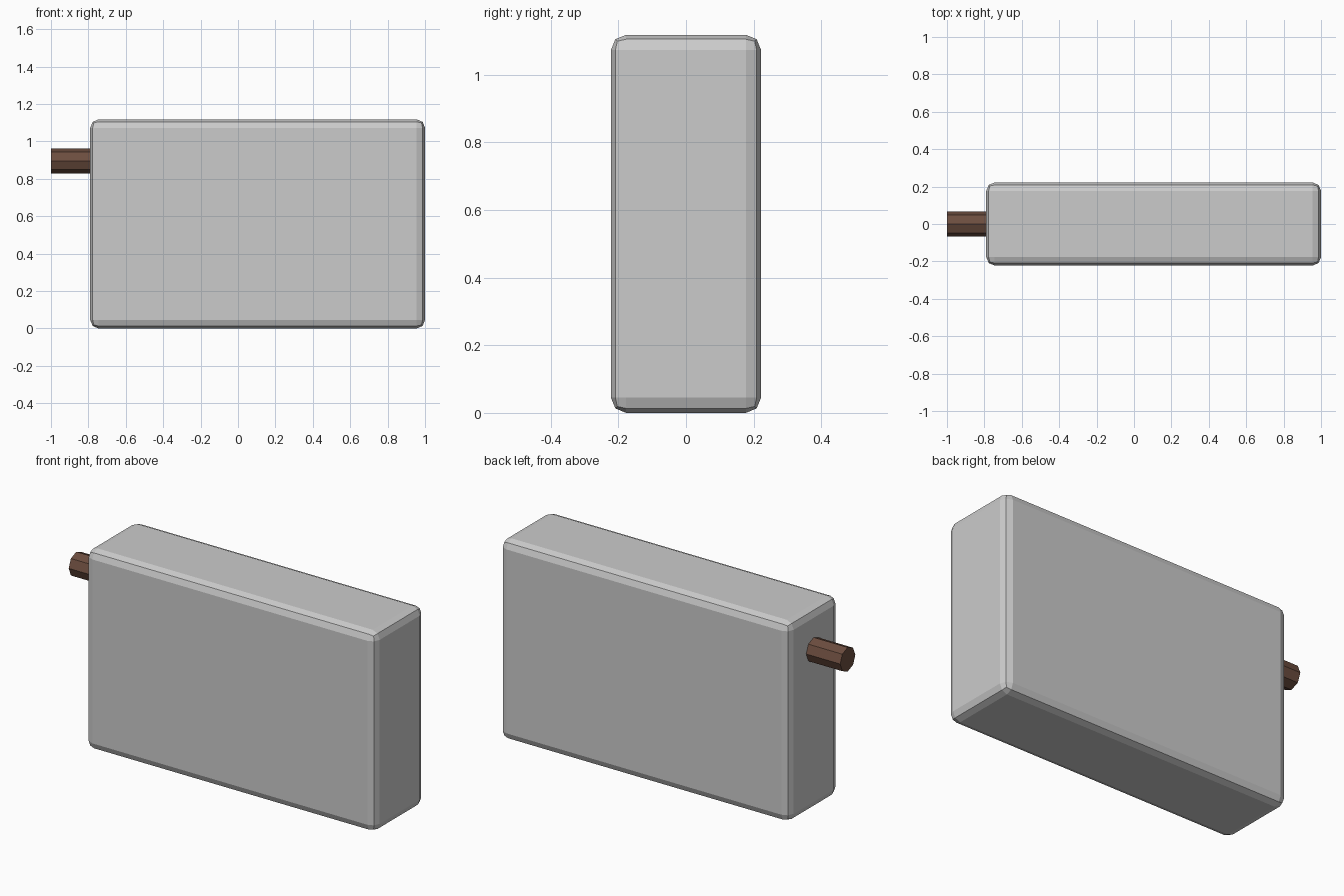
import bpy
import math

if "Cube" in bpy.data.objects:
    bpy.data.objects.remove(bpy.data.objects["Cube"])

X0, X1 = -0.79, 1.0      # body extent along x
WIDTH, HEIGHT = 0.444, 1.118
ROD_R, ROD_Z = 0.067, 0.896

# Body: flat block with two-step bevelled edges
bpy.ops.mesh.primitive_cube_add(size=1, location=((X0 + X1) / 2, 0, HEIGHT / 2))
body = bpy.context.object
body.name = "body_block"
body.scale = (X1 - X0, WIDTH, HEIGHT)
bpy.ops.object.transform_apply(location=False, rotation=False, scale=True)
bevel = body.modifiers.new("rounded_edges", 'BEVEL')
bevel.width = 0.045
bevel.segments = 2
bevel.limit_method = 'NONE'

# Rod: eight-sided peg sticking out of the left end
rod_end = -0.72
bpy.ops.mesh.primitive_cylinder_add(
    vertices=8, radius=ROD_R, depth=rod_end + 1,
    location=((rod_end - 1) / 2, 0, ROD_Z), rotation=(0, math.pi / 2, 0))
rod = bpy.context.object
rod.name = "side_rod"
brown = bpy.data.materials.new("brown")
brown.diffuse_color = (0.15, 0.075, 0.05, 1)
brown.use_nodes = True
brown.node_tree.nodes["Principled BSDF"].inputs["Base Color"].default_value = brown.diffuse_color
rod.data.materials.append(brown)
